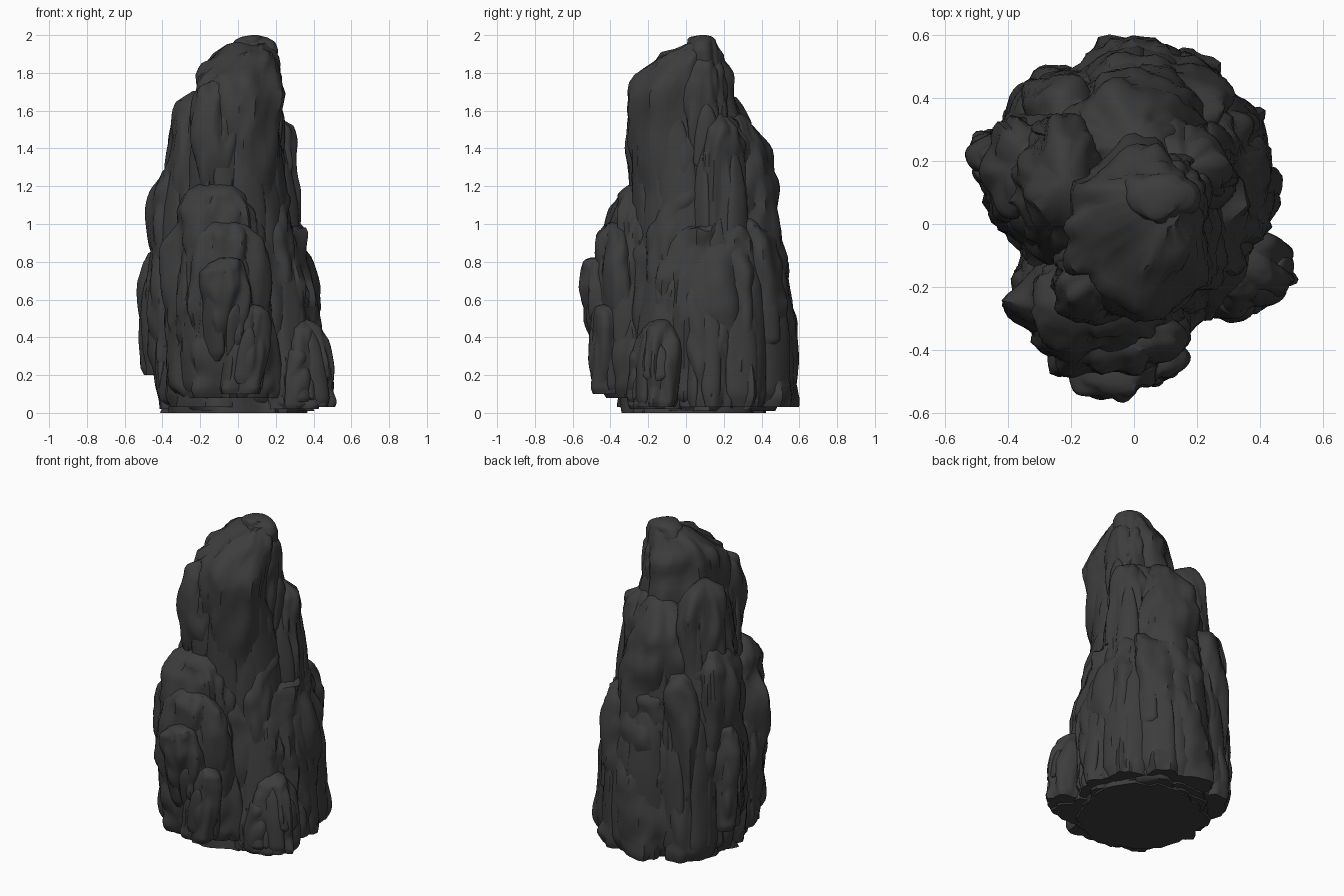
import bpy, bmesh, math, random
from mathutils import Vector, noise

random.seed(7)
cube = bpy.data.objects.get("Cube")
if cube:
    bpy.data.objects.remove(cube, do_unlink=True)

# One dark stone colour
stone = bpy.data.materials.new("dark stone")
stone.use_nodes = True
COLOUR = (0.046, 0.046, 0.046, 1)
stone.diffuse_color = COLOUR
bsdf = stone.node_tree.nodes["Principled BSDF"]
bsdf.inputs["Base Color"].default_value = COLOUR
bsdf.inputs["Roughness"].default_value = 0.9

parts = []
# Shared outlines: (height fraction, width fraction)
BUTTRESS = [(0, .88), (.06, .98), (.5, 1), (.75, .93), (.9, .78), (.97, .52), (1, .15)]
SLAB = [(0, .6), (.1, 1), (.55, 1), (.8, .8), (.94, .45), (1, .1)]


def sample(stations, key):
    """Interpolate a list of tuples on its first value."""
    for a, b in zip(stations, stations[1:]):
        if key <= b[0]:
            t = max(0, (key - a[0]) / (b[0] - a[0]))
            return [u + (v - u) * t for u, v in zip(a, b)]
    return list(stations[-1])


def weathering(p, seed):
    """Tall clefts and fine grain, stretched along the height."""
    tall = Vector((p.x * 6, p.y * 6, p.z * 1.6 + seed))
    fine = Vector((p.x * 14, p.y * 14, p.z * 4 + seed))
    return .1 * (abs(noise.noise(tall)) - .25) + .05 * (abs(noise.noise(fine)) - .25)


def loft(bm, stations, rings, sides, turn=0):
    """Skin a weathered column over (z, x, y, rx, ry) stations."""
    seed = random.uniform(0, 50)
    low, high = stations[0][0], stations[-1][0]
    loops = []
    for i in range(rings + 1):
        # Rings gather towards both ends
        t = i / rings
        t -= .2 * math.sin(math.tau * t) / math.pi
        z, x, y, rx, ry = sample(stations, low + (high - low) * t)
        loop = []
        for k in range(sides):
            a = math.tau * k / sides
            u, v = rx * math.cos(a), ry * math.sin(a)
            arm = Vector((u * math.cos(turn) - v * math.sin(turn),
                          u * math.sin(turn) + v * math.cos(turn), 0))
            p = Vector((x, y, z)) + arm
            p += arm.normalized() * weathering(p, seed) * min(1, min(rx, ry) / .14)
            # Uneven crown
            jag = noise.noise(Vector((p.x * 7, p.y * 7, seed)))
            p.z += .06 * jag * t ** 3 * min(1, high - low) * min(1, rx / .1)
            loop.append(bm.verts.new(p))
        loops.append(loop)
    for lower, upper in zip(loops, loops[1:]):
        for k in range(sides):
            n = (k + 1) % sides
            bm.faces.new((lower[k], lower[n], upper[n], upper[k]))
    bm.faces.new(loops[0][::-1])
    bm.faces.new(loops[-1])


def add_rock(name, stations, slabs):
    """A column of rock with thin shell-like slabs clinging to its sides."""
    bm = bmesh.new()
    loft(bm, stations, 36, 56)
    low, high = stations[0][0], stations[-1][0]
    for s in range(slabs):
        a = math.tau * (s + random.uniform(-.3, .3)) / slabs
        top = low + (high - low) * random.uniform(.6, .95)
        foot = low + (high - low) * random.choice((0, 0, .12, .3))
        width = random.uniform(.4, .55)
        path = []
        for t, w in SLAB:
            z = foot + (top - foot) * t
            _, x, y, rx, ry = sample(stations, z)
            r = min(rx, ry, .28) * w
            path.append((z, x + .83 * rx * math.cos(a), y + .83 * ry * math.sin(a),
                         .2 * r, width * r))
        loft(bm, path, 18, 20, a)
    mesh = bpy.data.meshes.new(name)
    bm.to_mesh(mesh)
    bm.free()
    mesh.materials.append(stone)
    obj = bpy.data.objects.new(name, mesh)
    bpy.context.collection.objects.link(obj)
    parts.append(obj)


def buttress(name, foot, head, size, low, high, slabs=7):
    stations = []
    for t, w in BUTTRESS:
        x, y = (f + (h - f) * t for f, h in zip(foot, head))
        stations.append((low + (high - low) * t, x, y, size[0] * w, size[1] * w))
    add_rock(name, stations, slabs)


# Central spire with a blunt, stepped crown
add_rock("main_spire", [
    (0, -.01, .05, .38, .38), (.5, -.03, .06, .34, .32), (1, 0, .02, .28, .29),
    (1.5, 0, -.03, .23, .27), (1.7, .01, -.04, .24, .26), (1.8, .01, -.01, .24, .23),
    (1.88, .03, .03, .21, .17), (1.93, .06, .06, .13, .13), (1.96, .08, .08, .07, .08)], 9)
buttress("crown_cap", (.07, .08), (.09, .09), (.12, .11), 1.7, 2, 4)
buttress("crown_back_corner", (.11, .09), (.12, .1), (.13, .13), 1.2, 1.9, 5)
buttress("spire_front_slab", (-.1, -.14), (-.1, -.16), (.16, .15), .9, 1.77, 5)
buttress("core_base", (0, .08), (0, .1), (.42, .41), .01, 1.1, 11)

# Left side
buttress("left_shoulder", (-.24, .1), (-.22, .13), (.18, .25), .02, 1.7)
buttress("left_outer_shoulder", (-.3, .13), (-.3, .18), (.17, .2), .2, 1.33)
buttress("left_hanging_slab", (-.4, .2), (-.42, .2), (.11, .11), .2, .86, 5)

# Back
buttress("back_shoulder", (0, .28), (-.01, .24), (.26, .22), .02, 1.58)
buttress("back_buttress", (.03, .36), (.04, .32), (.28, .22), .03, 1.08, 9)
buttress("back_left_buttress", (-.24, .32), (-.21, .28), (.18, .18), .03, 1.2)
buttress("back_right_buttress", (.26, .26), (.21, .24), (.17, .17), .03, 1)

# Right side
buttress("right_shoulder", (.17, .19), (.16, .18), (.18, .18), .02, 1.59)
buttress("right_buttress", (.36, .12), (.26, .12), (.12, .15), .03, .92)
buttress("front_right_wall", (.24, -.13), (.1, .02), (.18, .18), .02, 1.25)
buttress("front_right_foot", (.39, -.15), (.33, -.13), (.14, .12), .03, .5, 6)
buttress("front_right_toe", (.3, -.2), (.27, -.16), (.14, .12), .02, .36, 5)

# Front, stepping down and leaning outward
buttress("front_buttress", (-.12, -.18), (-.11, -.27), (.28, .18), .03, 1.2, 9)
buttress("front_outer_buttress", (-.07, -.27), (-.08, -.36), (.26, .17), .08, 1.02, 8)
buttress("front_bulge", (-.06, -.32), (-.07, -.49), (.16, .13), .2, .82, 6)
buttress("front_tongue", (.01, -.4), (.07, -.43), (.12, .1), .1, .57, 5)

# Soft stone shading with sharp breaks
bpy.ops.object.select_all(action="DESELECT")
for obj in parts:
    obj.select_set(True)
bpy.context.view_layer.objects.active = parts[0]
bpy.ops.object.shade_smooth_by_angle(angle=math.radians(45))
